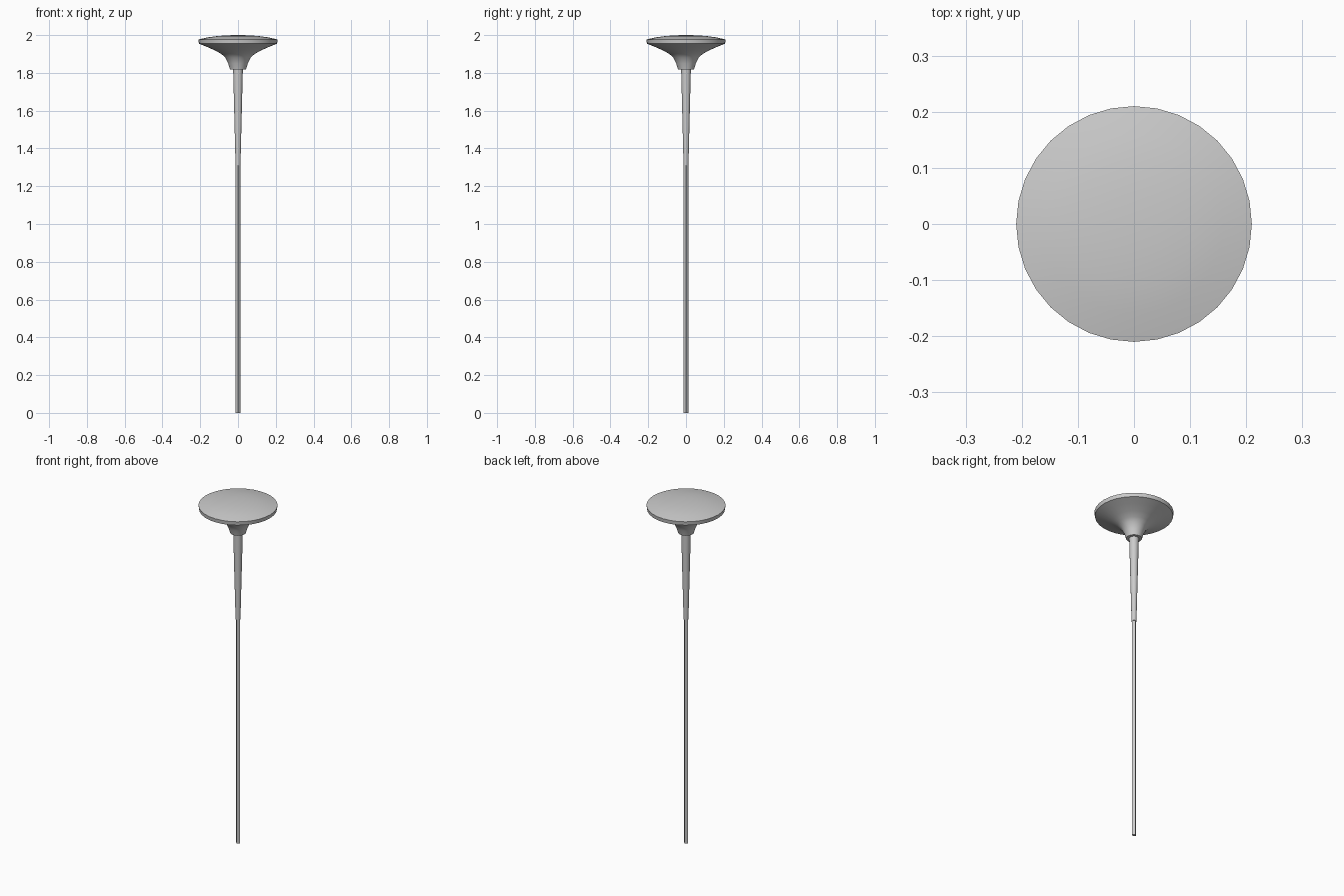
import bpy, bmesh, math

if "Cube" in bpy.data.objects:
    bpy.data.objects.remove(bpy.data.objects["Cube"])


def lathe(name, profile, sides):
    """Revolve (radius, z) points around z; closes open ends with caps."""
    bm = bmesh.new()
    rings = []
    for r, z in profile:
        if r == 0:
            rings.append([bm.verts.new((0, 0, z))])
        else:
            rings.append([bm.verts.new((r * math.cos(2 * math.pi * i / sides),
                                        r * math.sin(2 * math.pi * i / sides), z))
                          for i in range(sides)])
    for a, b in zip(rings, rings[1:]):
        for i in range(sides):
            j = (i + 1) % sides
            quad = [a[i % len(a)], a[j % len(a)], b[j % len(b)], b[i % len(b)]]
            bm.faces.new(list(dict.fromkeys(quad)))
    for ring in (rings[0], rings[-1]):
        if len(ring) > 1:
            bm.faces.new(ring)
    bmesh.ops.recalc_face_normals(bm, faces=bm.faces)
    mesh = bpy.data.meshes.new(name)
    bm.to_mesh(mesh)
    bm.free()
    obj = bpy.data.objects.new(name, mesh)
    bpy.context.collection.objects.link(obj)
    bpy.ops.object.select_all(action='DESELECT')
    obj.select_set(True)
    bpy.context.view_layer.objects.active = obj
    bpy.ops.object.shade_smooth_by_angle(angle=math.radians(35))
    return obj


# Flared head with a shallow domed top
lathe("head", [(0.042, 1.817), (0.052, 1.85), (0.068, 1.882), (0.088, 1.9),
               (0.12, 1.918), (0.165, 1.938), (0.207, 1.955), (0.21, 1.977),
               (0.16, 1.988), (0.11, 1.995), (0.055, 1.999), (0, 2.0)], 32)

# Tapered neck under the head
lathe("neck", [(0.013, 1.31), (0.026, 1.83)], 24)

# Slim four-sided shaft, corners on the axes
lathe("shaft", [(0.0125, 0), (0.0125, 1.33)], 4)
